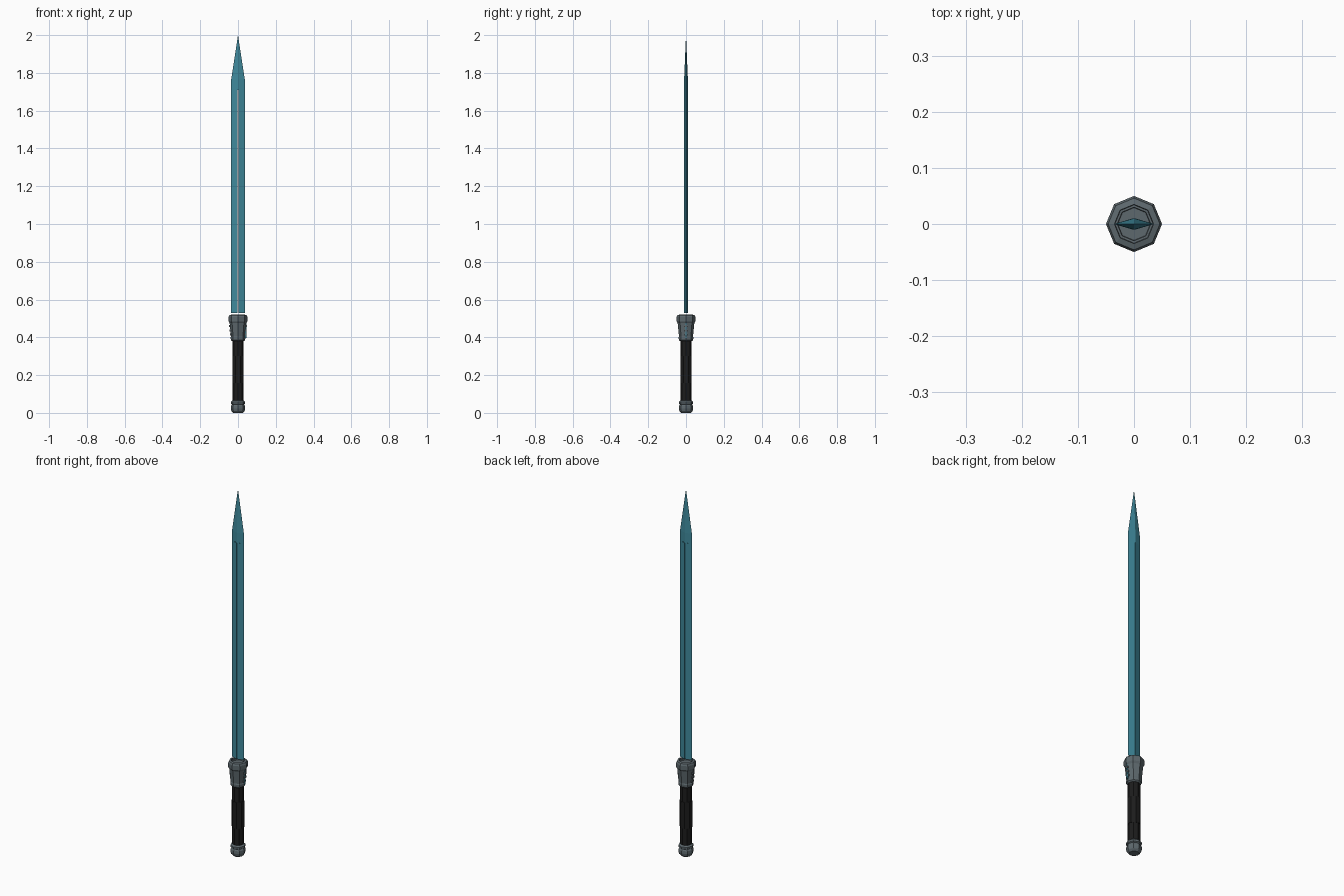
import bpy, bmesh, math

if "Cube" in bpy.data.objects:
    bpy.data.objects.remove(bpy.data.objects["Cube"])

def material(name, rgb):
    m = bpy.data.materials.new(name)
    m.diffuse_color = (*rgb, 1)
    m.use_nodes = True
    m.node_tree.nodes["Principled BSDF"].inputs["Base Color"].default_value = m.diffuse_color
    return m

TEAL = material("teal", (0.05, 0.25, 0.33))
GREY = material("steel grey", (0.11, 0.14, 0.155))
BLACK = material("grip black", (0.012, 0.012, 0.012))

def finish(name, bm, mat):
    bmesh.ops.remove_doubles(bm, verts=bm.verts, dist=1e-5)
    bmesh.ops.recalc_face_normals(bm, faces=bm.faces)
    me = bpy.data.meshes.new(name)
    bm.to_mesh(me)
    bm.free()
    me.materials.append(mat)
    ob = bpy.data.objects.new(name, me)
    bpy.context.collection.objects.link(ob)
    return ob

def lathe(name, profile, mat, turn=0.0, n=8):
    """Closed eight-sided turned part from (radius, height) pairs."""
    bm = bmesh.new()
    rings = [[bm.verts.new((r * math.cos(turn + 2 * math.pi * i / n),
                            r * math.sin(turn + 2 * math.pi * i / n), z))
              for i in range(n)] for r, z in profile]
    for a, b in zip(rings, rings[1:]):
        for i in range(n):
            j = (i + 1) % n
            bm.faces.new((a[i], a[j], b[j], b[i]))
    bm.faces.new(rings[0])
    bm.faces.new(rings[-1])
    return finish(name, bm, mat)

# Hilt
lathe("pommel", [(0.025, 0), (0.035, 0.01), (0.038, 0.022), (0.037, 0.036), (0.032, 0.044),
                 (0.038, 0.048), (0.038, 0.058), (0.03, 0.065)], GREY)
lathe("grip", [(0.03, 0.06), (0.03, 0.385)], BLACK)
lathe("grip_sleeve", [(0.0325, 0.157), (0.0325, 0.30)], BLACK, math.pi / 8)
lathe("guard", [(0.031, 0.38), (0.038, 0.386), (0.039, 0.40), (0.037, 0.405), (0.044, 0.475),
                (0.05, 0.485), (0.05, 0.507), (0.046, 0.517), (0.035, 0.52),
                (0.034, 0.512), (0.030, 0.512), (0.029, 0.506)], GREY)

# Ridged side strip on the guard, with a thin teal line
def box(name, loc, size, mat):
    bm = bmesh.new()
    bmesh.ops.create_cube(bm, size=1)
    for v in bm.verts:
        v.co = [v.co[k] * size[k] + loc[k] for k in range(3)]
    return finish(name, bm, mat)

box("guard_light", (0.0405, 0, 0.44), (0.007, 0.006, 0.085), TEAL)
for i in range(3):
    for s in (-1, 1):
        box("guard_ridge", (s * (0.039 + 0.002 * i), 0, 0.415 + 0.022 * i), (0.007, 0.016, 0.01), GREY)

# Blade: diamond section, split along the middle by a narrow slit
bm = bmesh.new()
W, T, G = 0.036, 0.01, 0.002
for s in (-1, 1):
    def section(z, w, t, g):
        return [bm.verts.new(p) for p in ((s * w, 0, z), (s * g, t, z), (s * g, -t, z))]
    levels = [section(0.528, W, T, G), section(1.71, W, T, G),
              section(1.71, W, T, 0), section(1.765, W, T, 0)]
    for k, (a, b) in enumerate(zip(levels, levels[1:])):
        if k == 1:
            # closing lip at the top of the slit
            bm.faces.new((a[1], b[1], b[2], a[2]))
            continue
        bm.faces.new((a[0], a[1], b[1], b[0]))
        bm.faces.new((a[2], a[0], b[0], b[2]))
        if k == 0:
            bm.faces.new((a[1], a[2], b[2], b[1]))
    bm.faces.new(levels[0])
    # Pointed tip
    tip = bm.verts.new((0, 0, 2.0))
    e, f, r = levels[3]
    bm.faces.new((e, f, tip))
    bm.faces.new((r, e, tip))
finish("blade", bm, TEAL)
